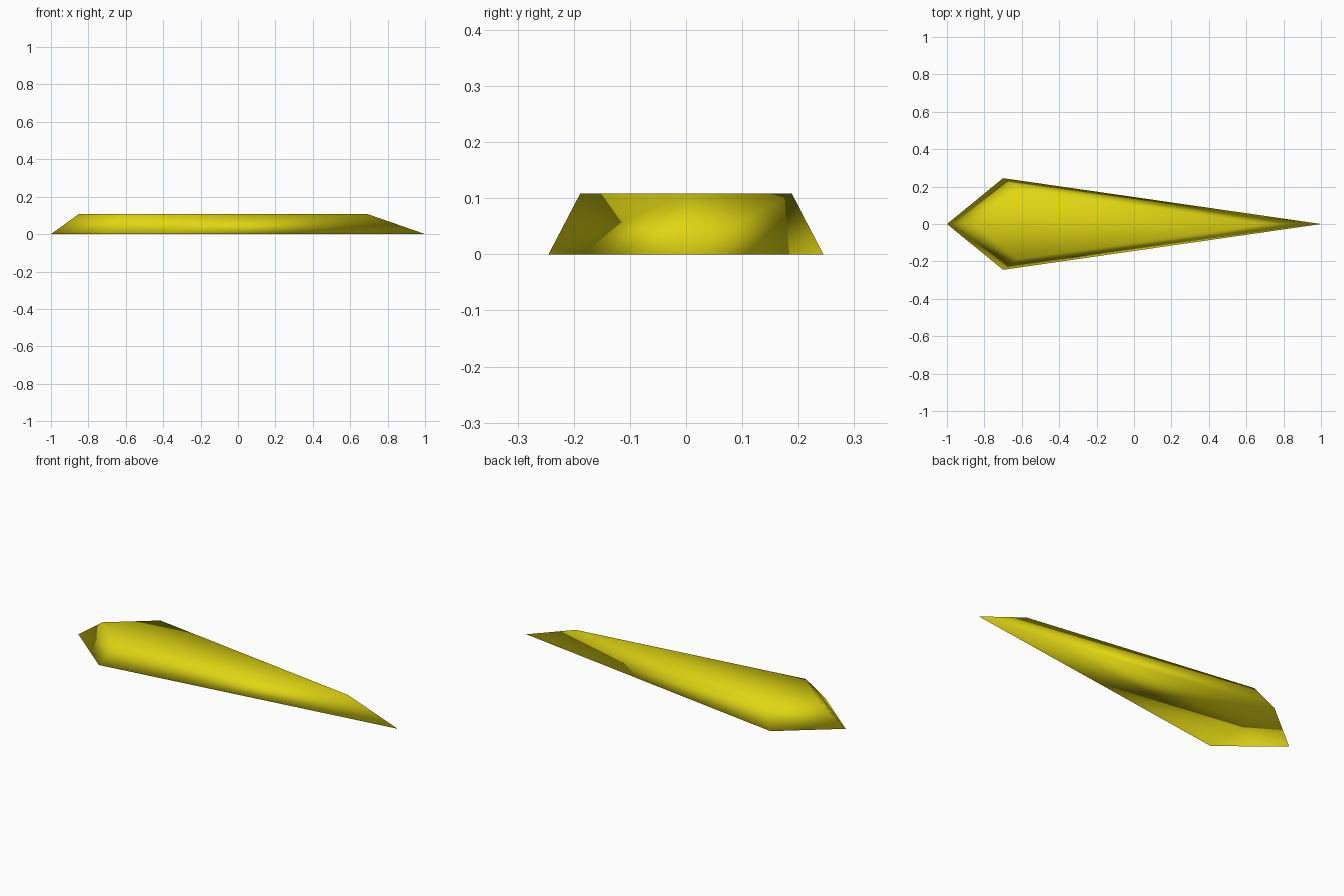
import bpy
import bmesh

if "Cube" in bpy.data.objects:
    bpy.data.objects.remove(bpy.data.objects["Cube"])

HEIGHT = 0.108
CENTRE_X = -0.348   # point the kite shrinks towards
TOP_SCALE = 0.77

# Kite outline, counter-clockwise seen from above
OUTLINE = [(-1.0, 0.0), (-0.7, -0.245), (1.0, 0.0), (-0.7, 0.245)]


def kite_ring(bm, scale, z):
    return [bm.verts.new((CENTRE_X + (x - CENTRE_X) * scale, y * scale, z))
            for x, y in OUTLINE]


# Single yellow material
yellow = bpy.data.materials.new("yellow")
yellow.diffuse_color = (0.74, 0.67, 0.006, 1.0)
yellow.use_nodes = True
yellow.node_tree.nodes["Principled BSDF"].inputs["Base Color"].default_value = yellow.diffuse_color

# Tapered kite-shaped blade
bm = bmesh.new()
base = kite_ring(bm, 1.0, 0.0)
top = kite_ring(bm, TOP_SCALE, HEIGHT)
bm.faces.new(top)
bm.faces.new(base[::-1])
for i in range(4):
    j = (i + 1) % 4
    bm.faces.new((base[i], base[j], top[j], top[i]))

# Soft shading across every edge
for face in bm.faces:
    face.smooth = True

mesh = bpy.data.meshes.new("kite_blade")
bm.to_mesh(mesh)
bm.free()
mesh.materials.append(yellow)
blade = bpy.data.objects.new("kite_blade", mesh)
bpy.context.collection.objects.link(blade)
